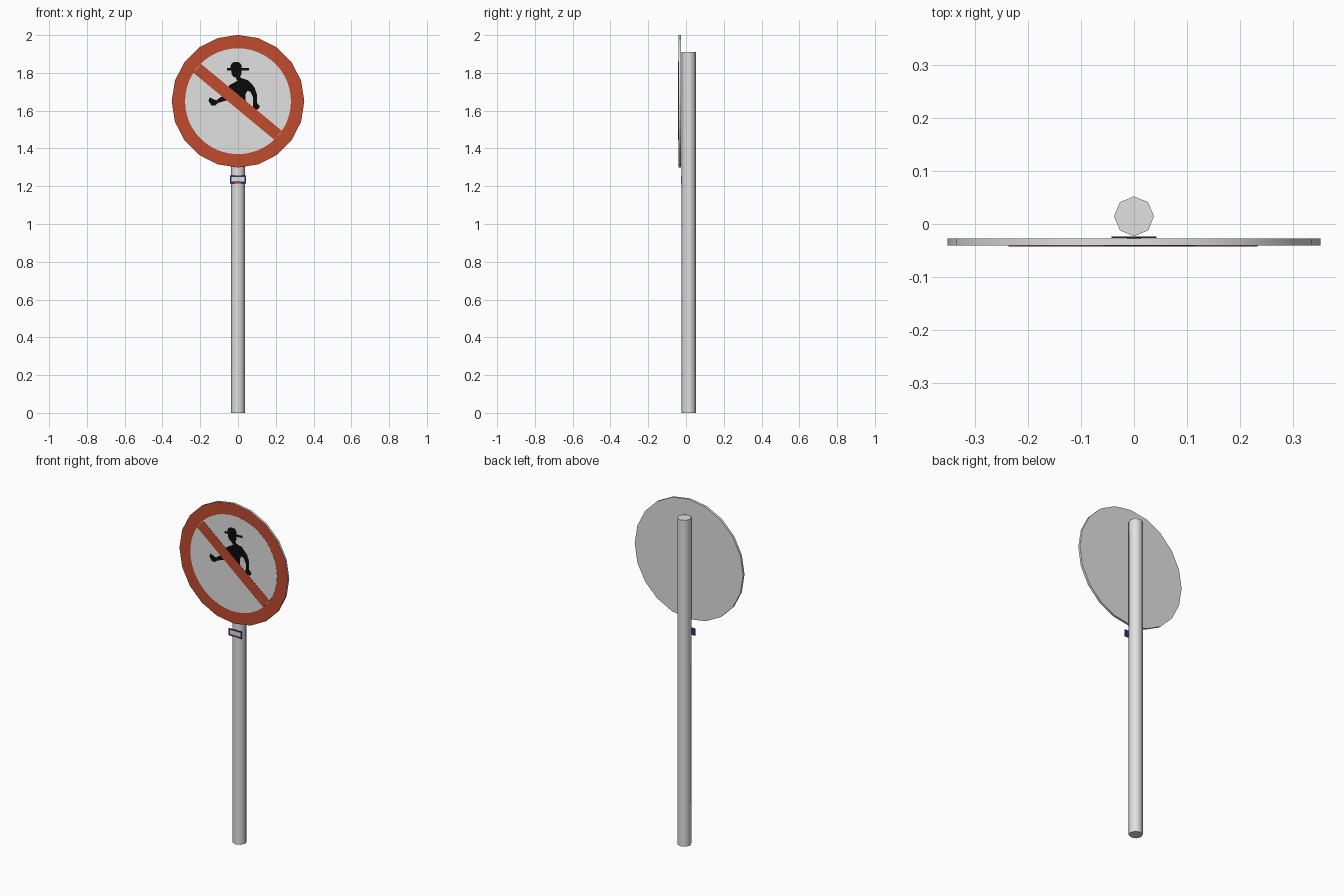
import bpy
import bmesh
import math

if "Cube" in bpy.data.objects:
    bpy.data.objects.remove(bpy.data.objects["Cube"], do_unlink=True)


def material(name, rgb):
    m = bpy.data.materials.new(name)
    m.use_nodes = True
    color = (*rgb, 1)
    m.diffuse_color = color
    m.node_tree.nodes["Principled BSDF"].inputs["Base Color"].default_value = color
    return m


GREY = material("light grey", (0.75, 0.75, 0.75))
RED = material("sign red", (0.53, 0.07, 0.028))
BLACK = material("black", (0.003, 0.003, 0.003))
NAVY = material("navy blue", (0.03, 0.035, 0.16))

CENTER = 1.65   # height of the sign's middle
FRONT = -0.040  # front plane of the disc


def plate(name, points, front, back, *mats):
    """Extrude an x-z outline along y."""
    bm = bmesh.new()
    face = bm.faces.new([bm.verts.new((x, front, z)) for x, z in points])
    new = bmesh.ops.extrude_face_region(bm, geom=[face])["geom"]
    for v in new:
        if isinstance(v, bmesh.types.BMVert):
            v.co.y = back
    bmesh.ops.recalc_face_normals(bm, faces=bm.faces)
    # The second material, if any, goes on the front face
    for f in bm.faces:
        f.material_index = int(len(mats) > 1 and f.normal.y < -0.9)
    bmesh.ops.triangulate(bm, faces=[f for f in bm.faces if len(f.verts) > 4])
    mesh = bpy.data.meshes.new(name)
    bm.to_mesh(mesh)
    bm.free()
    for m in mats:
        mesh.materials.append(m)
    ob = bpy.data.objects.new(name, mesh)
    bpy.context.collection.objects.link(ob)
    return ob


def circle(x, z, radius, sides, squash=1.0):
    steps = [2 * math.pi * i / sides for i in range(sides)]
    return [(x + radius * math.sin(a), z + squash * radius * math.cos(a)) for a in steps]


def box(x, z, width, height, angle=0.0):
    c, s = math.cos(angle), math.sin(angle)
    corners = [(-1, -1), (1, -1), (1, 1), (-1, 1)]
    return [(x + c * i * width / 2 - s * j * height / 2,
             z + s * i * width / 2 + c * j * height / 2) for i, j in corners]


def smooth(ob, degrees):
    bpy.ops.object.select_all(action="DESELECT")
    ob.select_set(True)
    bpy.context.view_layer.objects.active = ob
    bpy.ops.object.shade_smooth_by_angle(angle=math.radians(degrees))


# Eight-sided pole
bpy.ops.mesh.primitive_cylinder_add(vertices=8, radius=0.0375, depth=1.91,
                                    location=(0, 0.0145, 0.955))
pole = bpy.context.object
pole.name = "pole"
pole.data.materials.append(GREY)
smooth(pole, 50)

# Sign disc: grey body with red front, then the pale field
disc = plate("sign_disc", circle(0, CENTER, 0.351, 20), FRONT, -0.027, GREY, RED)
smooth(disc, 30)
plate("sign_field", circle(0, CENTER, 0.28, 64), FRONT - 0.0006, FRONT, GREY)

# Black figure, in hundredths of a unit around the sign's middle
FIGURE = {
    "figure_body": [(-1.4, 12.4), (1.3, 12.4), (5.5, 11), (8.7, 7.5), (10, 3.5), (10, -0.8),
                    (11.6, -2.8), (10.6, -4.4), (7.8, -4), (8, 2), (6.6, 5), (5, 5.6),
                    (4, 3.5), (4.2, -2), (-1, 1), (-6, 6), (-4.5, 8.5), (0, 11)],
    "figure_arm": [(-4.5, 3), (-9, 2.3), (-11.5, 0.4), (-15, 2), (-15.6, 0.2),
                   (-14, -2.4), (-12, -2.2), (-10.5, -0.9), (-7, 0.2), (-3, 1)],
    "figure_neck": [(-2.4, 15), (1.2, 15), (1.5, 11.5), (-0.5, 11)],
}
INK = FRONT - 0.0012
for name, pts in FIGURE.items():
    plate(name, [(x / 100, CENTER + z / 100) for x, z in pts], INK, FRONT, BLACK)
plate("figure_head", circle(-0.008, 1.805, 0.028, 16, 1.1), INK, FRONT, BLACK)
plate("figure_hat_crown", circle(-0.01, 1.832, 0.03, 16, 0.9), INK - 0.0001, FRONT, BLACK)
plate("figure_hat_brim", box(0, 1.82, 0.116, 0.013), INK - 0.0002, FRONT, BLACK)

# Diagonal prohibition bar
plate("diagonal_bar", box(-0.002, CENTER - 0.003, 0.556, 0.062, math.radians(-39.6)),
      FRONT - 0.002, FRONT, RED)

# Small plain tag on the pole
plate("tag", box(0, 1.235, 0.085, 0.042), -0.026, -0.0235, NAVY)
plate("tag_panel", box(0, 1.236, 0.068, 0.024), -0.0265, -0.026, GREY)
plate("tag_mark", box(0, 1.222, 0.026, 0.01), -0.027, -0.026, RED)
